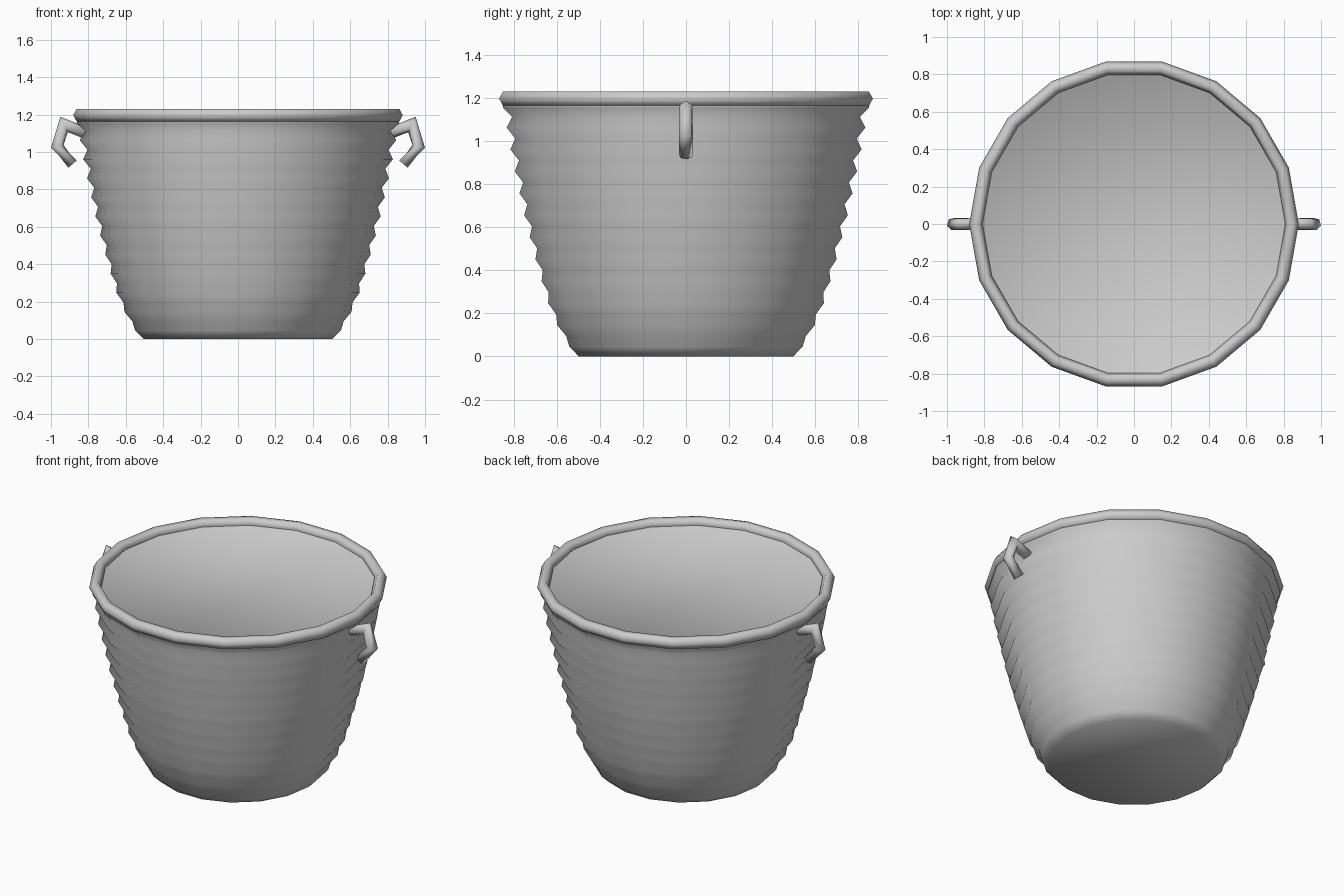
import bpy, bmesh, math
from mathutils import Vector

if "Cube" in bpy.data.objects:
    bpy.data.objects.remove(bpy.data.objects["Cube"])

SIDES = 18


def finish(bm, name):
    bmesh.ops.recalc_face_normals(bm, faces=bm.faces)
    me = bpy.data.meshes.new(name)
    bm.to_mesh(me)
    bm.free()
    me.shade_smooth()
    ob = bpy.data.objects.new(name, me)
    bpy.context.collection.objects.link(ob)
    return ob


def bridge(bm, a, b):
    n = len(a)
    for i in range(n):
        bm.faces.new((a[i], a[(i + 1) % n], b[(i + 1) % n], b[i]))


def lathe(name, profile, closed):
    """Spin (radius, z) points; closed loops the profile, otherwise both ends are capped."""
    bm = bmesh.new()
    rings = []
    for r, z in profile:
        angles = [math.tau * i / SIDES for i in range(SIDES)]
        rings.append([bm.verts.new((r * math.cos(a), r * math.sin(a), z)) for a in angles])
    for a, b in zip(rings, rings[1:]):
        bridge(bm, a, b)
    if closed:
        bridge(bm, rings[-1], rings[0])
    else:
        bm.faces.new(rings[0])
        bm.faces.new(rings[-1])
    return finish(bm, name)


# Ribbed outer wall, closed by a shallow sunken top just inside the rim
peaks = [0.607, 0.65, 0.681, 0.71, 0.737, 0.763, 0.785, 0.807, 0.828, 0.846]
profile = [(0.505, 0), (0.55, 0.045), (0.565, 0.095)]
for k, r in enumerate(peaks):
    z = 0.145 + 0.102 * k
    profile.append((r, z))
    if k < len(peaks) - 1:
        dip = 0.016 + 0.002 * k
        profile.append(((r + peaks[k + 1]) / 2 - dip, z + 0.051))
profile += [(0.82, 1.112), (0.862, 1.155), (0.862, 1.175), (0.835, 1.215), (0.803, 1.185)]
lathe("basket_body", profile, closed=False)

# Rolled rim
rim = [(0.845 + 0.036 * math.cos(math.tau * i / 6),
        1.197 + 0.038 * math.sin(math.tau * i / 6)) for i in range(6)]
lathe("rim", rim, closed=True)


# Hooked handles: hexagonal tube along a bent path with mitred joints
def handle(name, side):
    path = [Vector(p) for p in ((0.81, 0, 1.10), (0.93, 0, 1.147), (0.966, 0, 1.03), (0.885, 0, 0.935))]
    twist = (0, 0, 0.25, 0.8)
    bm = bmesh.new()
    rings = []
    for i, p in enumerate(path):
        d_in = (p - path[max(i - 1, 0)]).normalized() if i else (path[1] - p).normalized()
        d_out = (path[i + 1] - p).normalized() if i < len(path) - 1 else d_in
        t = (d_in + d_out).normalized()
        across = Vector((t.z, 0, -t.x))
        stretch = 1 / max(t.dot(d_in), 0.6)
        ring = []
        for k in range(6):
            a = math.tau * k / 6 + twist[i]
            v = p + across * (0.031 * stretch * math.cos(a)) + Vector((0, 0.034 * math.sin(a), 0))
            ring.append(bm.verts.new((v.x * side, v.y, v.z)))
        rings.append(ring)
    for a, b in zip(rings, rings[1:]):
        bridge(bm, a, b)
    bm.faces.new(rings[0])
    bm.faces.new(rings[-1])
    return finish(bm, name)


handle("handle_right", 1)
handle("handle_left", -1)
